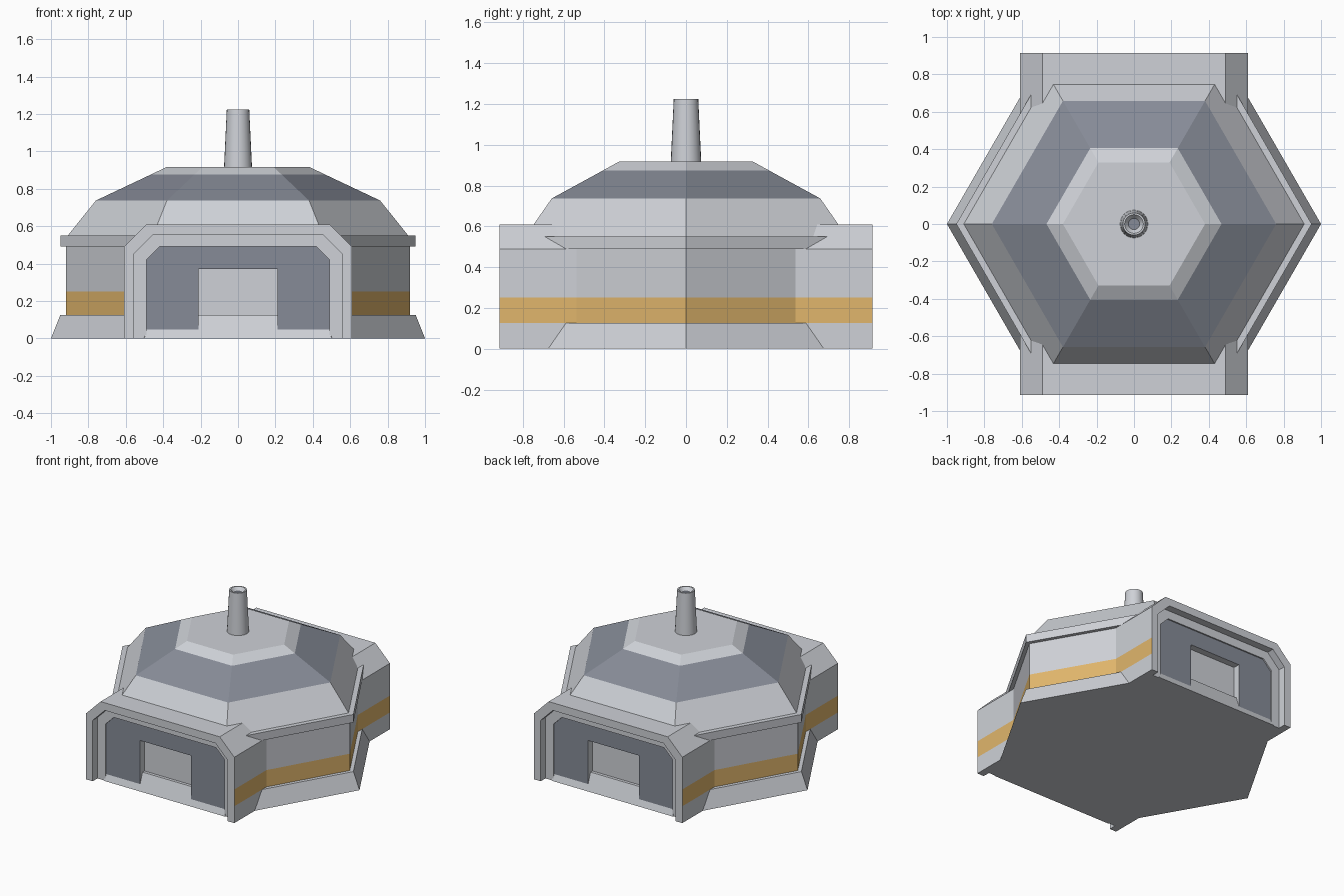
import bpy, bmesh, math

if "Cube" in bpy.data.objects:
    bpy.data.objects.remove(bpy.data.objects["Cube"])


def material(name, rgb):
    m = bpy.data.materials.new(name)
    m.diffuse_color = (*rgb, 1)
    m.use_nodes = True
    m.node_tree.nodes["Principled BSDF"].inputs["Base Color"].default_value = m.diffuse_color
    return m


GREY = material("light_grey", (0.62, 0.64, 0.68))
DARK = material("dark_grey", (0.24, 0.26, 0.31))
ORANGE = material("orange", (0.75, 0.47, 0.15))
MATS = [GREY, DARK, ORANGE]


def finish(name, bm):
    bmesh.ops.remove_doubles(bm, verts=bm.verts[:], dist=1e-5)
    bmesh.ops.recalc_face_normals(bm, faces=bm.faces[:])
    me = bpy.data.meshes.new(name)
    bm.to_mesh(me)
    bm.free()
    for m in MATS:
        me.materials.append(m)
    ob = bpy.data.objects.new(name, me)
    bpy.context.collection.objects.link(ob)
    return ob


def turned(name, profile, sides=6, colours={}, bottom=False, top=False):
    """Stack of regular polygons from (radius, height) pairs."""
    bm = bmesh.new()
    rings = [[bm.verts.new((r * math.cos(2 * math.pi * i / sides),
                            r * math.sin(2 * math.pi * i / sides), z))
              for i in range(sides)] for r, z in profile]
    for k in range(len(rings) - 1):
        a, b = rings[k], rings[k + 1]
        for i in range(sides):
            j = (i + 1) % sides
            f = bm.faces.new((a[i], a[j], b[j], b[i]))
            f.material_index = colours.get(k, 0)
    if bottom:
        bm.faces.new(rings[0][::-1])
    if top:
        f = bm.faces.new(rings[-1])
        f.material_index = colours.get(len(rings) - 1, 0)
    return finish(name, bm)


# Hexagonal body
turned("base_plinth", [(1, 0), (.95, .125), (.92, .125)], bottom=True)
turned("hex_wall", [(.92, .125), (.92, .25), (.92, .49)], colours={0: 2})
turned("roof_rim", [(.92, .49), (.95, .49), (.95, .55), (.91, .55)])
turned("dome_roof", [(.91, .55), (.76, .737), (.468, .875), (.38, .917)],
       colours={1: 1}, top=True)

# Chimney with a sunken dark mouth
chimney = turned("chimney", [(.075, .91), (.06, 1.225), (.05, 1.225), (.03, 1.20)],
                 sides=24, colours={3: 1}, top=True)
bpy.context.view_layer.objects.active = chimney
chimney.select_set(True)
bpy.ops.object.shade_smooth_by_angle(angle=math.radians(30))
chimney.select_set(False)


def arch(w, h, c):
    """Chamfered arch outline, left foot to right foot."""
    half = [(w, 0), (w, .125), (w, .25), (w, h - c), (w - c, h)]
    return [(-x, z) for x, z in half] + half[::-1]


def gatehouse(name, angle):
    # Arches lofted from the outer shell, round the frame, into the doorway
    steps = [(.61, .61, .12, -.53), (.61, .61, .12, -.915),
             (.555, .553, .10, -.915), (.555, .553, .10, -.86),
             (.49, .49, .07, -.86), (.49, .49, .07, -.85),
             (.21, .37, 0, -.85), (.21, .37, 0, -.80)]
    bm = bmesh.new()
    rings = [[bm.verts.new((x, y, z)) for x, z in arch(w, h, c)]
             for w, h, c, y in steps]
    for k in range(len(rings) - 1):
        a, b = rings[k], rings[k + 1]
        for i in range(9):
            f = bm.faces.new((a[i], a[i + 1], b[i + 1], b[i]))
            if k == 0 and i in (1, 7):
                f.material_index = 2      # side stripe
            elif k == 5:
                f.material_index = 1      # dark panel
    bm.faces.new(rings[-1])               # door
    for foot in (0, -1):                  # undersides of the frame legs
        bm.faces.new([r[foot] for r in rings[:5]])
    finish(name, bm).rotation_euler.z = angle


gatehouse("front_gatehouse", 0)
gatehouse("back_gatehouse", math.pi)
